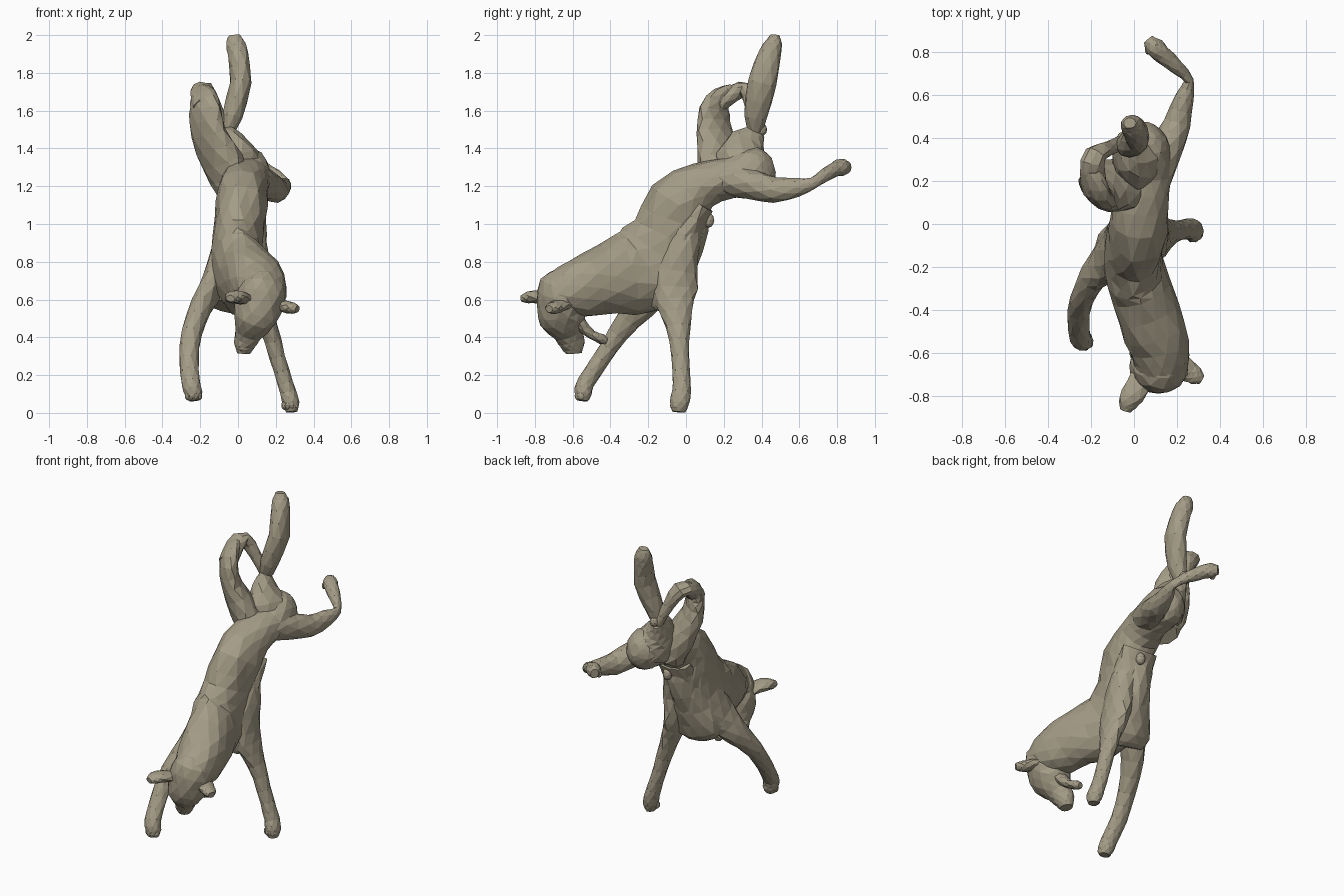
import bpy, bmesh, math, random
from mathutils import Vector

random.seed(4)
fur = bpy.data.materials.new("fur")
fur.diffuse_color = (0.37, 0.33, 0.24, 1)


def spline(p, steps):
    """Smooth the section list (x, y, z, half width, half depth)."""
    out = []
    for i in range(len(p) - 1):
        a, b, c, d = p[max(i - 1, 0)], p[i], p[i + 1], p[min(i + 2, len(p) - 1)]
        for s in range(steps):
            t = s / steps
            out.append([0.5 * (2 * q + (r - o) * t + (2 * o - 5 * q + 4 * r - u) * t * t
                               + (3 * q - o - 3 * r + u) * t ** 3)
                        for o, q, r, u in zip(a, b, c, d)])
    return out + [list(p[-1])]


def loft(name, sections, sides=9, steps=2, side=(1, 0, 0), rough=0.04):
    """Faceted tube with elliptical cross-sections."""
    secs = spline(sections, steps)
    bm = bmesh.new()
    rings = []
    for i, (x, y, z, a, b) in enumerate(secs):
        lo, hi = secs[max(i - 1, 0)], secs[min(i + 1, len(secs) - 1)]
        t = (Vector(hi[:3]) - Vector(lo[:3])).normalized()
        u = Vector(side)
        u = (u - t * u.dot(t)).normalized()
        v = t.cross(u)
        ring = []
        for k in range(sides):
            ang = 2 * math.pi * (k + 0.5 * (i % 2)) / sides
            f = 1 + random.uniform(-rough, rough)
            ring.append(bm.verts.new(Vector((x, y, z)) + u * a * f * math.cos(ang)
                                     + v * b * f * math.sin(ang)))
        rings.append(ring)
    for i in range(len(rings) - 1):
        r, q = rings[i], rings[i + 1]
        for k in range(sides):
            n = (k + 1) % sides
            if i % 2 == 0:
                bm.faces.new((r[k], r[n], q[k]))
                bm.faces.new((r[n], q[n], q[k]))
            else:
                # half-step back to the unrotated ring
                bm.faces.new((r[k], q[n], q[k]))
                bm.faces.new((r[k], r[n], q[n]))
    bm.faces.new(rings[0])
    bm.faces.new(rings[-1])
    bmesh.ops.recalc_face_normals(bm, faces=bm.faces)
    me = bpy.data.meshes.new(name)
    bm.to_mesh(me)
    bm.free()
    me.materials.append(fur)
    ob = bpy.data.objects.new(name, me)
    bpy.context.collection.objects.link(ob)
    return ob


def blob(name, pos, size):
    bpy.ops.mesh.primitive_ico_sphere_add(subdivisions=2, radius=1, location=pos)
    ob = bpy.context.object
    ob.name = name
    ob.scale = size
    ob.data.materials.append(fur)
    return ob


def toes(name, pos, forward, spread):
    """Row of four small toes across a paw."""
    for i in range(4):
        k = (i - 1.5) / 1.5
        p = Vector(pos) + Vector(spread) * k - Vector(forward) * 0.015 * k * k
        blob(f"{name}_toe_{i + 1}", p, (0.016, 0.022, 0.024))


# Torso, from neck down through chest to rump
loft("torso", [(0.14, -0.74, 0.6, 0.06, 0.06), (0.135, -0.69, 0.625, 0.115, 0.115),
               (0.12, -0.57, 0.66, 0.14, 0.16),
               (0.07, -0.42, 0.71, 0.15, 0.19), (0.0, -0.22, 0.76, 0.14, 0.245),
               (0.0, -0.09, 0.94, 0.13, 0.20), (0.02, -0.03, 1.11, 0.135, 0.175),
               (0.03, 0.09, 1.205, 0.13, 0.125), (0.05, 0.23, 1.245, 0.12, 0.11),
               (0.05, 0.36, 1.28, 0.115, 0.13), (0.05, 0.43, 1.3, 0.08, 0.1),
               (0.05, 0.465, 1.31, 0.03, 0.04)], sides=14)
loft("rump_ridge", [(0.03, 0.3, 1.24, 0.12, 0.14), (0.0, 0.3, 1.35, 0.11, 0.14),
                    (-0.035, 0.33, 1.43, 0.07, 0.1), (-0.06, 0.38, 1.49, 0.03, 0.045)])
blob("tail_stub", (-0.05, 0.4, 1.5), (0.03, 0.03, 0.035))
blob("belly_nub", (0.05, 0.12, 1.02), (0.03, 0.03, 0.04))

# Head, muzzle, jaw and ears
loft("head", [(0.14, -0.62, 0.73, 0.06, 0.06), (0.135, -0.65, 0.67, 0.115, 0.125),
              (0.115, -0.665, 0.58, 0.13, 0.125), (0.085, -0.65, 0.5, 0.115, 0.125),
              (0.055, -0.62, 0.42, 0.072, 0.08), (0.035, -0.6, 0.36, 0.056, 0.065),
              (0.03, -0.595, 0.315, 0.035, 0.042)], sides=12)
loft("lower_jaw", [(0.09, -0.57, 0.48, 0.055, 0.04), (0.08, -0.5, 0.415, 0.04, 0.025),
                   (0.07, -0.445, 0.39, 0.035, 0.028), (0.065, -0.42, 0.38, 0.02, 0.018)], sides=8)
blob("nose", (0.032, -0.64, 0.345), (0.03, 0.02, 0.022))
loft("left_ear", [(0.04, -0.72, 0.6, 0.06, 0.03), (-0.01, -0.8, 0.615, 0.055, 0.035),
                  (-0.03, -0.84, 0.61, 0.045, 0.03), (-0.04, -0.87, 0.605, 0.025, 0.018)], sides=8)
loft("right_ear", [(0.2, -0.65, 0.58, 0.06, 0.03), (0.26, -0.69, 0.56, 0.05, 0.033),
                   (0.29, -0.71, 0.555, 0.042, 0.03), (0.315, -0.725, 0.55, 0.022, 0.02)],
     sides=8, side=(0, 1, 0))

# Front legs carrying the weight
loft("front_leg_right", [(0.07, 0.01, 1.0, 0.07, 0.08), (0.085, -0.03, 0.84, 0.075, 0.1),
                         (0.1, -0.06, 0.66, 0.065, 0.12), (0.14, -0.05, 0.53, 0.052, 0.085),
                         (0.185, -0.035, 0.38, 0.045, 0.052), (0.23, -0.025, 0.22, 0.042, 0.047),
                         (0.265, -0.025, 0.11, 0.044, 0.05), (0.28, -0.035, 0.05, 0.045, 0.052),
                         (0.285, -0.04, 0.005, 0.03, 0.035)])
toes("right_paw", (0.275, -0.065, 0.04), (0, -1, 0), (0.03, 0, 0))
loft("front_leg_left", [(-0.06, -0.02, 1.02, 0.06, 0.08), (-0.085, -0.09, 0.85, 0.06, 0.11),
                        (-0.13, -0.17, 0.69, 0.065, 0.12), (-0.19, -0.24, 0.57, 0.06, 0.085),
                        (-0.245, -0.36, 0.42, 0.055, 0.055), (-0.26, -0.45, 0.28, 0.052, 0.047),
                        (-0.25, -0.53, 0.16, 0.05, 0.047), (-0.235, -0.545, 0.1, 0.047, 0.047),
                        (-0.23, -0.55, 0.065, 0.03, 0.03)])
toes("left_paw", (-0.235, -0.57, 0.09), (0, -1, 0), (0.03, 0, 0))

# Web of hide between the front legs and belly
loft("chest_hide", [(-0.03, -0.14, 0.56, 0.13, 0.07), (-0.02, -0.11, 0.62, 0.165, 0.11),
                    (0.0, -0.05, 0.77, 0.145, 0.1), (0.02, 0.0, 0.95, 0.13, 0.09),
                    (0.03, 0.09, 1.1, 0.12, 0.06)], sides=12)

# Folded hind leg, a blade-like thigh, then the long raised foot
loft("hind_thigh_left", [(-0.02, 0.2, 1.2, 0.12, 0.1), (-0.085, 0.18, 1.33, 0.14, 0.09),
                         (-0.155, 0.155, 1.48, 0.12, 0.065), (-0.175, 0.15, 1.6, 0.105, 0.055),
                         (-0.185, 0.19, 1.67, 0.08, 0.045), (-0.195, 0.25, 1.71, 0.04, 0.03)],
     side=(0.7, -0.7, 0))
loft("hind_shin_left", [(-0.18, 0.15, 1.62, 0.06, 0.05), (-0.195, 0.25, 1.69, 0.06, 0.045),
                        (-0.18, 0.32, 1.71, 0.055, 0.042), (-0.12, 0.35, 1.61, 0.037, 0.035),
                        (-0.06, 0.38, 1.48, 0.03, 0.035)])
loft("hind_foot_left", [(-0.06, 0.37, 1.46, 0.025, 0.03), (-0.03, 0.37, 1.57, 0.055, 0.06),
                        (0.015, 0.405, 1.75, 0.058, 0.078), (0.0, 0.445, 1.9, 0.055, 0.06),
                        (-0.015, 0.465, 1.96, 0.05, 0.045), (-0.02, 0.47, 2.0, 0.03, 0.025)])

# Hind leg kicked out behind
loft("hind_leg_right", [(0.08, 0.22, 1.24, 0.1, 0.09), (0.15, 0.35, 1.21, 0.08, 0.08),
                        (0.2, 0.47, 1.18, 0.065, 0.068), (0.235, 0.59, 1.195, 0.045, 0.05),
                        (0.255, 0.67, 1.215, 0.022, 0.03), (0.2, 0.73, 1.255, 0.033, 0.035),
                        (0.13, 0.79, 1.29, 0.043, 0.04), (0.095, 0.825, 1.3, 0.045, 0.047),
                        (0.065, 0.86, 1.3, 0.025, 0.03)])
toes("kicked_paw", (0.075, 0.835, 1.3), (-0.6, 0.8, 0), (0.018, 0.013, 0.02))
